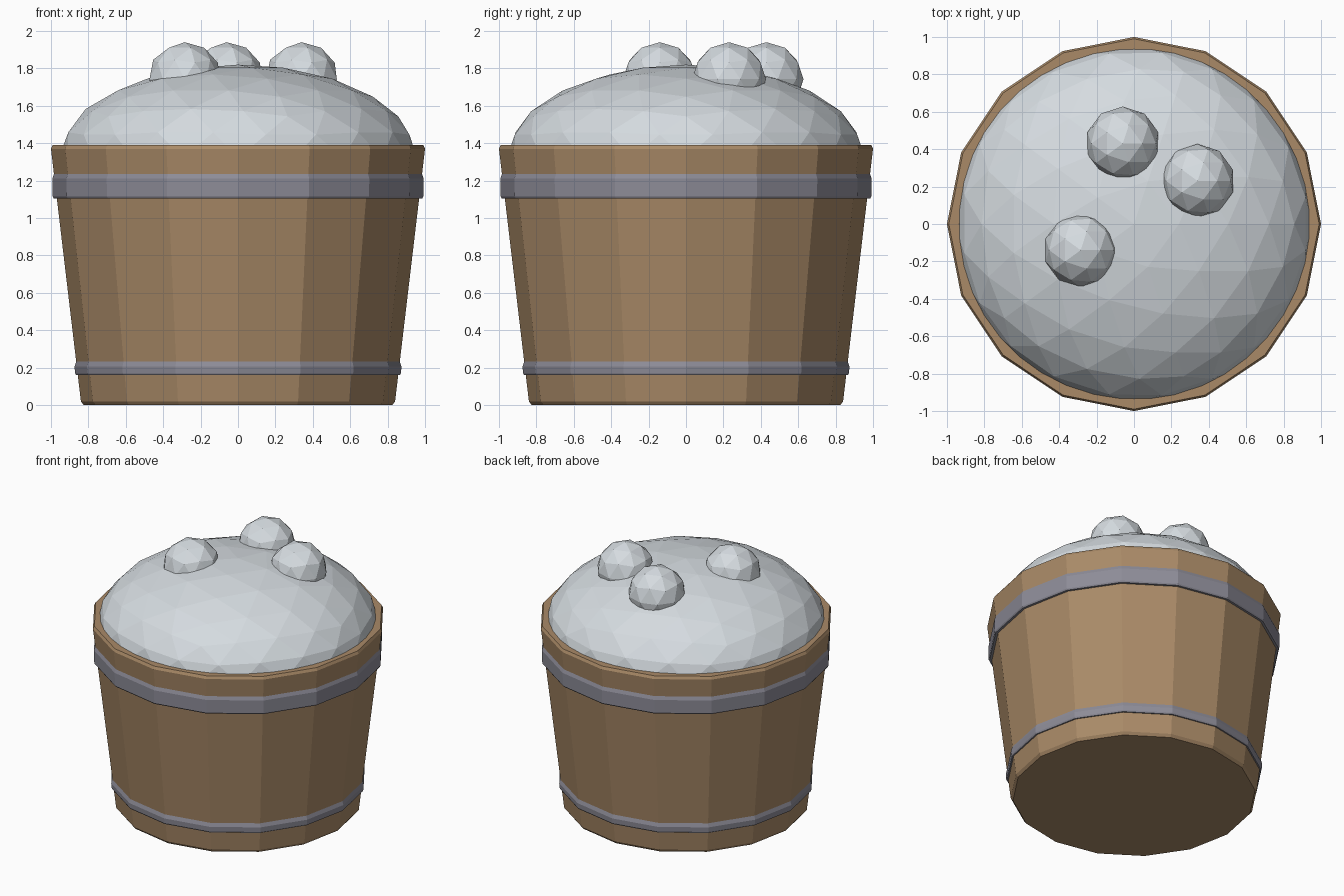
import bpy
import bmesh
from math import cos, sin, tau

cube = bpy.data.objects.get("Cube")
if cube:
    bpy.data.objects.remove(cube, do_unlink=True)

SIDES = 16


def make_material(name, color):
    mat = bpy.data.materials.new(name)
    mat.use_nodes = True
    mat.diffuse_color = (*color, 1)
    bsdf = next(n for n in mat.node_tree.nodes if n.type == 'BSDF_PRINCIPLED')
    bsdf.inputs["Base Color"].default_value = (*color, 1)
    return mat


wood = make_material("warm wood", (0.40, 0.255, 0.137))
metal = make_material("grey metal", (0.27, 0.265, 0.315))
foam = make_material("pale foam", (0.665, 0.71, 0.745))


def add_object(name, bm, mat):
    bmesh.ops.recalc_face_normals(bm, faces=bm.faces)
    mesh = bpy.data.meshes.new(name)
    bm.to_mesh(mesh)
    bm.free()
    mesh.materials.append(mat)
    obj = bpy.data.objects.new(name, mesh)
    bpy.context.collection.objects.link(obj)
    return obj


def lathe(name, profile, mat, closed):
    """Turn a (radius, height) profile; closed loops make rings, open ones get end caps."""
    bm = bmesh.new()
    rings = [[bm.verts.new((r * cos(tau * i / SIDES), r * sin(tau * i / SIDES), z))
              for i in range(SIDES)] for r, z in profile]
    pairs = list(zip(rings, rings[1:]))
    if closed:
        pairs.append((rings[-1], rings[0]))
    else:
        bm.faces.new(rings[0])
        bm.faces.new(rings[-1])
    for a, b in pairs:
        for i in range(SIDES):
            j = (i + 1) % SIDES
            bm.faces.new((a[i], a[j], b[j], b[i]))
    return add_object(name, bm, mat)


def ball(name, center, size, detail, mat):
    bm = bmesh.new()
    bmesh.ops.create_icosphere(bm, subdivisions=detail, radius=1)
    bmesh.ops.scale(bm, vec=size, verts=bm.verts)
    obj = add_object(name, bm, mat)
    obj.location = center
    return obj


# Tapered wooden tub with softened rims and a hollow inside
lathe("tub", [(0.825, 0), (0.84, 0.02), (1.0, 1.37), (0.99, 1.39),
              (0.935, 1.39), (0.925, 1.37), (0.80, 0.1)], wood, False)

# Metal hoops
lathe("upper_hoop", [(0.95, 1.105), (0.985, 1.105), (0.991, 1.115),
                     (0.993, 1.21), (0.984, 1.235), (0.95, 1.235)], metal, True)
lathe("lower_hoop", [(0.84, 0.16), (0.866, 0.16), (0.871, 0.17),
                     (0.874, 0.205), (0.864, 0.235), (0.84, 0.235)], metal, True)

# Foam heap with three bubbles on top
ball("foam_dome", (0, 0, 1.32), (0.958, 0.958, 0.5), 3, foam)
for name, x, y in (("back_bubble", -0.06, 0.43),
                   ("left_bubble", 0.34, 0.23),
                   ("front_bubble", -0.285, -0.14)):
    ball(name, (x, y, 1.742), (0.198, 0.198, 0.198), 2, foam)
